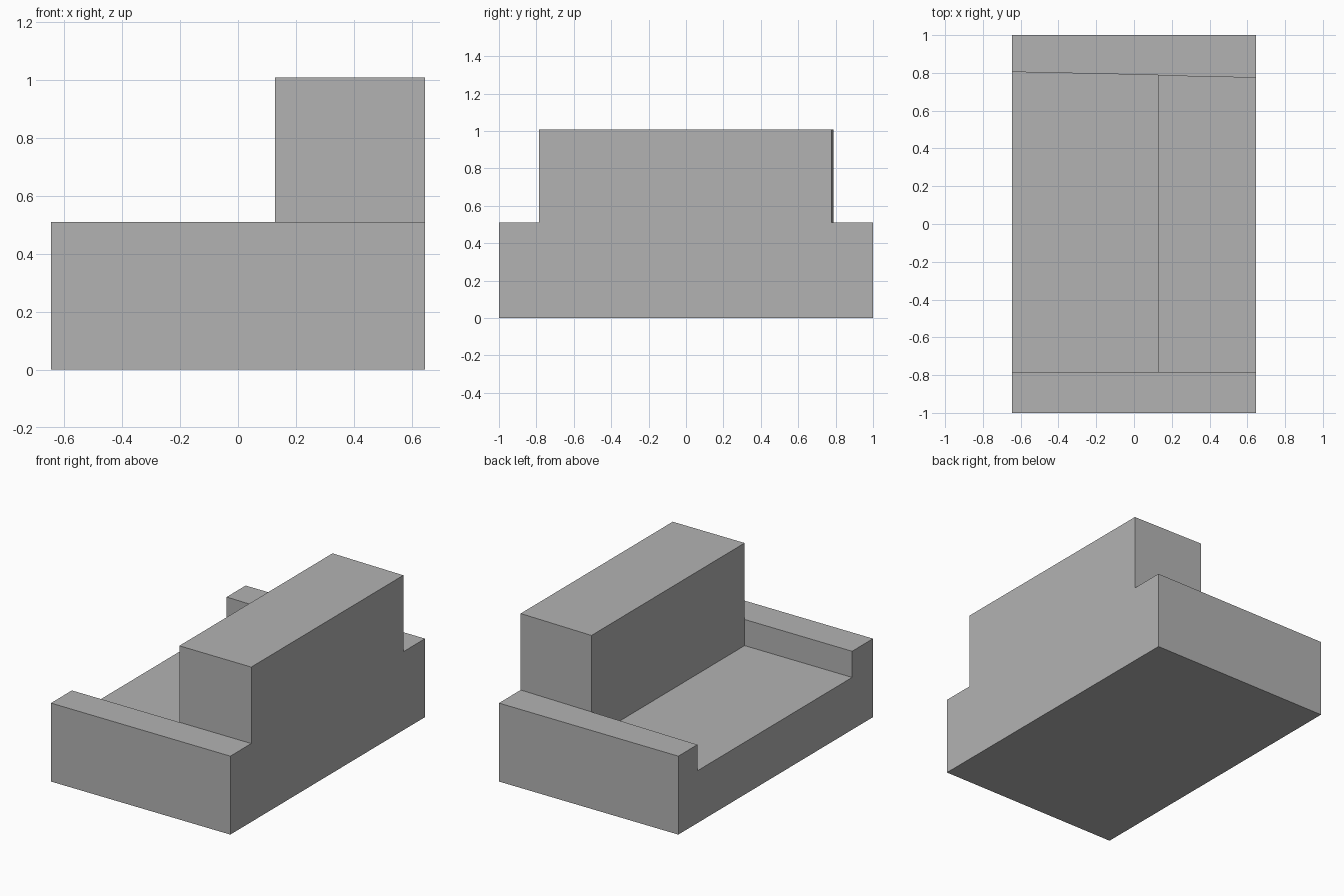
import bpy
import bmesh

if "Cube" in bpy.data.objects:
    bpy.data.objects.remove(bpy.data.objects["Cube"], do_unlink=True)

# Single upholstery colour
grey = bpy.data.materials.new("plain_grey")
grey.use_nodes = True
colour = (0.45, 0.45, 0.45, 1)
grey.diffuse_color = colour
grey.node_tree.nodes["Principled BSDF"].inputs["Base Color"].default_value = colour

# Main dimensions
FRONT_X, BACK_X = -0.645, 0.645   # seat edge and rear of the backrest
REST_X = 0.128                    # face of the backrest
END_Y, ARM_Y = 1.0, -0.785        # outer end, inner face of the straight arm
SEAT_Z, ARM_Z, TOP_Z = 0.34, 0.51, 1.007


def slant_y(x):
    """Inner face of the slightly tapered arm."""
    t = (x - FRONT_X) / (BACK_X - FRONT_X)
    return 0.805 - 0.028 * t


def prism(name, outline, z0, z1):
    """Extrude a counter-clockwise floor outline from z0 to z1."""
    bm = bmesh.new()
    face = bm.faces.new([bm.verts.new((x, y, z0)) for x, y in outline])
    extruded = bmesh.ops.extrude_face_region(bm, geom=[face])["geom"]
    top = [v for v in extruded if isinstance(v, bmesh.types.BMVert)]
    bmesh.ops.translate(bm, vec=(0, 0, z1 - z0), verts=top)
    bmesh.ops.recalc_face_normals(bm, faces=bm.faces)
    mesh = bpy.data.meshes.new(name)
    bm.to_mesh(mesh)
    bm.free()
    mesh.materials.append(grey)
    obj = bpy.data.objects.new(name, mesh)
    bpy.context.collection.objects.link(obj)
    return obj


def between_arms(x0, x1):
    return [(x0, ARM_Y), (x1, ARM_Y), (x1, slant_y(x1)), (x0, slant_y(x0))]


# Seat block and backrest fill the space between the arms
prism("seat", between_arms(FRONT_X, BACK_X), 0, SEAT_Z)
prism("backrest", between_arms(REST_X, BACK_X), SEAT_Z, TOP_Z)

# Arms close both ends
prism("straight_arm", [(FRONT_X, -END_Y), (BACK_X, -END_Y),
                       (BACK_X, ARM_Y), (FRONT_X, ARM_Y)], 0, ARM_Z)
prism("tapered_arm", [(FRONT_X, slant_y(FRONT_X)), (BACK_X, slant_y(BACK_X)),
                      (BACK_X, END_Y), (FRONT_X, END_Y)], 0, ARM_Z)
